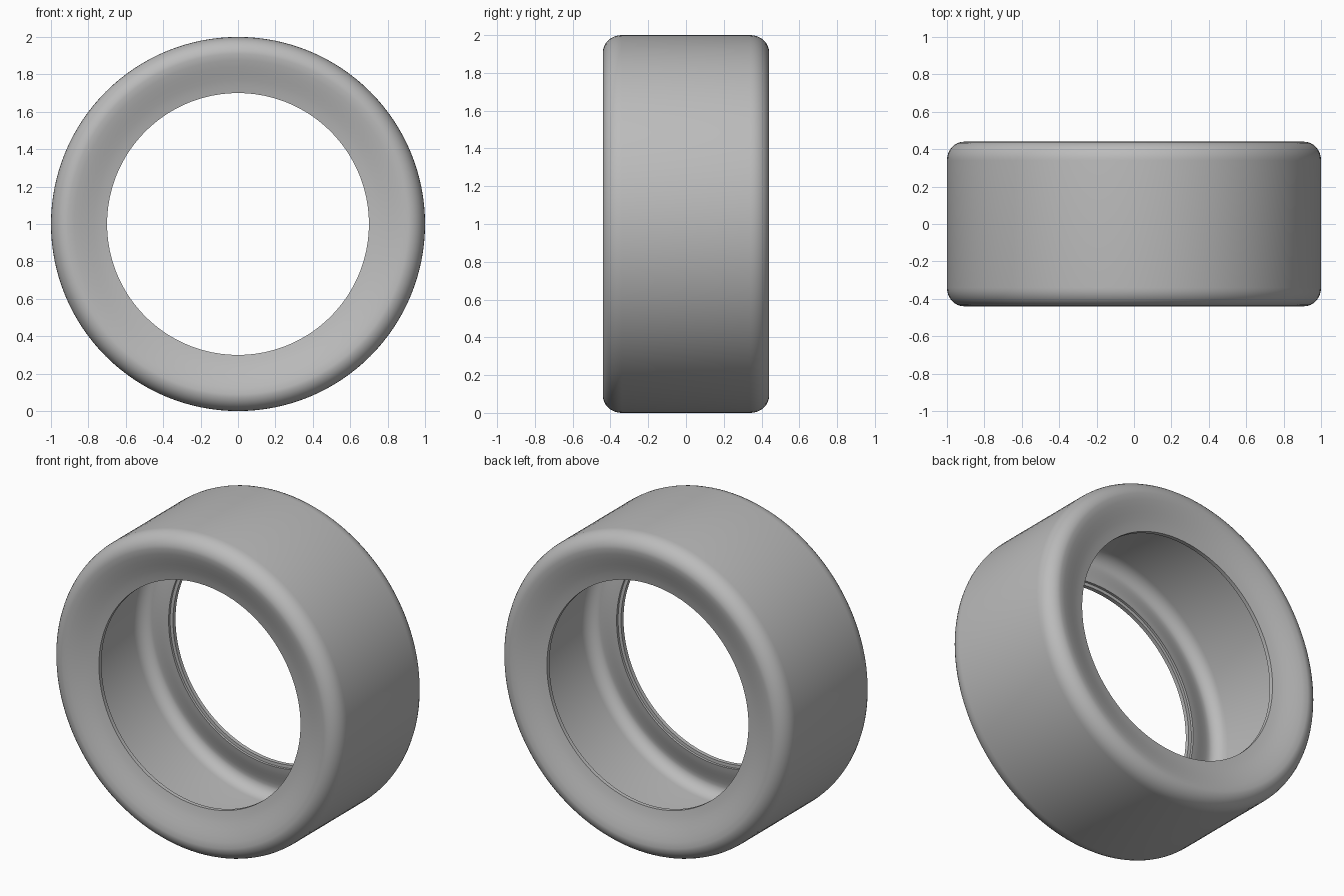
import bpy
import bmesh
from math import cos, sin, pi, radians
from mathutils import Vector

cube = bpy.data.objects.get("Cube")
if cube:
    bpy.data.objects.remove(cube, do_unlink=True)

SEGMENTS = 128


def flat_material(name, colour):
    mat = bpy.data.materials.new(name)
    mat.use_nodes = True
    mat.diffuse_color = colour
    mat.node_tree.nodes["Principled BSDF"].inputs["Base Color"].default_value = colour
    return mat


def shoulder(radius, half_width, dr, dy, steps=8):
    """Rounded corner from the tread to the side, as (radius, y) points."""
    angles = [i / steps * pi / 2 for i in range(steps + 1)]
    return [(radius - dr + dr * cos(a), half_width - dy + dy * sin(a)) for a in angles]


def ease(start, end, steps=6):
    """Soft S-shaped sidewall between two (radius, y) points, start excluded."""
    points = []
    for i in range(1, steps + 1):
        t = i / steps
        s = 0.5 * t + 0.5 * t * t * (3 - 2 * t)
        points.append((start[0] + (end[0] - start[0]) * t,
                       start[1] + (end[1] - start[1]) * s))
    return points


# Half section: outer skin, bead lip, then inner skin back to the middle
outer = shoulder(1.0, 0.44, 0.09, 0.10)
outer += ease(outer[-1], (0.70, 0.38))
inner = shoulder(0.94, 0.38, 0.07, 0.08)
inner += ease(inner[-1], (0.72, 0.34))
half = outer + [(0.70, 0.355), (0.72, 0.355)] + inner[::-1]

# Full closed section, mirrored across the middle plane
section = half + [(r, -y) for r, y in reversed(half)]

# Revolve the section around the y axis
bm = bmesh.new()
rings = []
for k in range(SEGMENTS):
    a = 2 * pi * k / SEGMENTS
    rings.append([bm.verts.new(Vector((r * sin(a), y, 1 + r * cos(a)))) for r, y in section])
for k in range(SEGMENTS):
    here, there = rings[k], rings[(k + 1) % SEGMENTS]
    for i in range(len(section)):
        j = (i + 1) % len(section)
        bm.faces.new((here[i], here[j], there[j], there[i]))
bmesh.ops.recalc_face_normals(bm, faces=bm.faces)

mesh = bpy.data.meshes.new("tyre")
bm.to_mesh(mesh)
bm.free()
tyre = bpy.data.objects.new("tyre", mesh)
bpy.context.collection.objects.link(tyre)
mesh.materials.append(flat_material("grey_rubber", (0.5, 0.5, 0.5, 1)))

# Smooth shading with a crisp bead lip
bpy.ops.object.select_all(action="DESELECT")
tyre.select_set(True)
bpy.context.view_layer.objects.active = tyre
bpy.ops.object.shade_smooth_by_angle(angle=radians(35))
